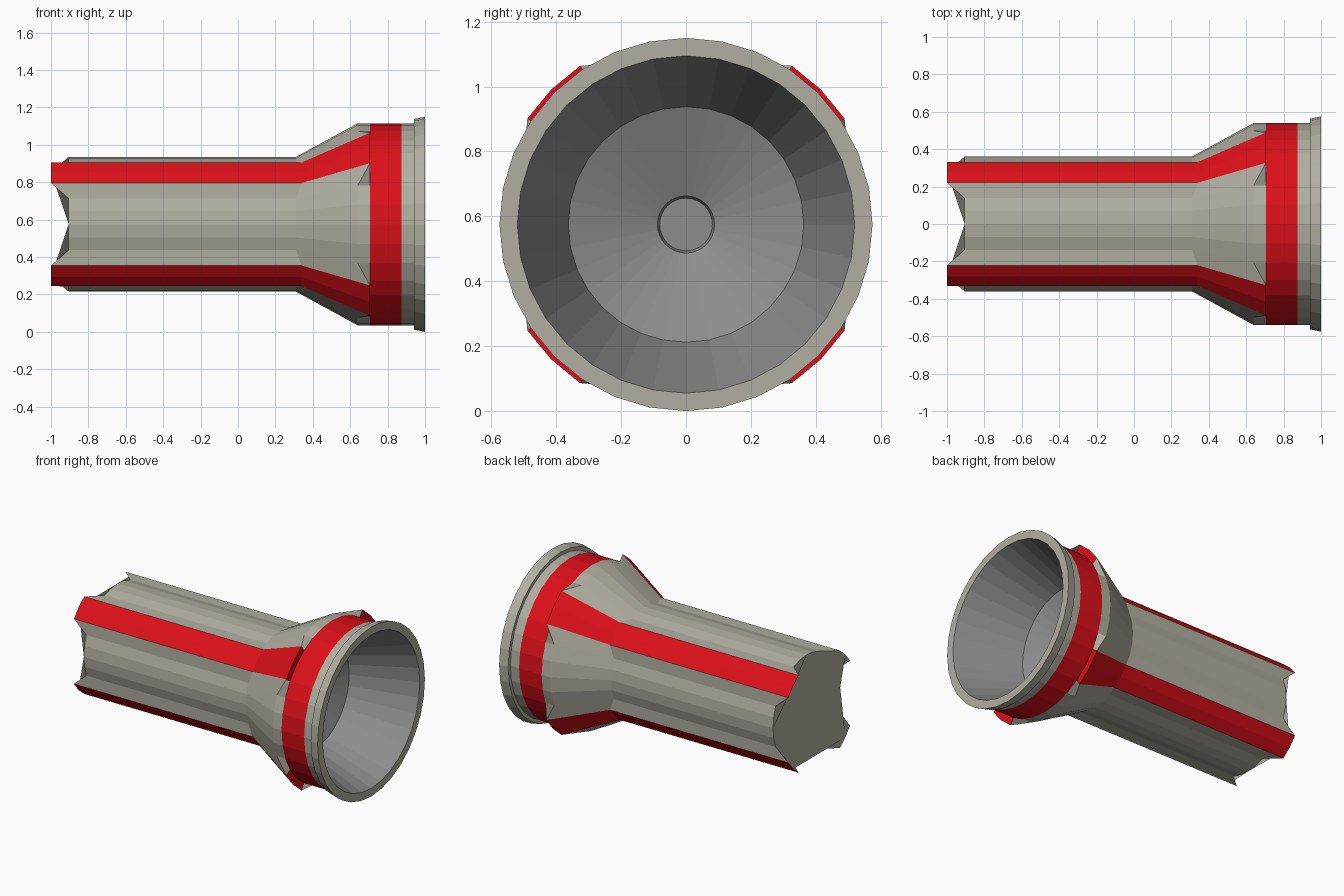
import bpy, bmesh
from math import cos, sin, tau

if "Cube" in bpy.data.objects:
    bpy.data.objects.remove(bpy.data.objects["Cube"])

SIDES = 32
CENTRE_Z = 0.575


def material(name, rgb):
    m = bpy.data.materials.new(name)
    m.diffuse_color = (*rgb, 1)
    m.use_nodes = True
    m.node_tree.nodes["Principled BSDF"].inputs["Base Color"].default_value = m.diffuse_color
    return m


BEIGE = material("warm_grey", (0.44, 0.43, 0.36))
RED = material("red", (0.72, 0.005, 0.01))
GREY = material("inner_grey", (0.27, 0.27, 0.27))


def on_rib(i):
    # three vertices out of every eight sit on a raised diagonal rib
    return i % 8 in (3, 4, 5)


def loft(name, rings, mats, paint, cap_start=False, cap_end=False):
    """Join rings of (x, radius) or ((body x, r), (rib x, r)) along the x axis."""
    bm = bmesh.new()
    loops = []
    for ring in rings:
        body, rib = ring if isinstance(ring[0], tuple) else (ring, ring)
        loop = []
        for i in range(SIDES):
            x, r = rib if on_rib(i) else body
            a = tau * i / SIDES
            loop.append(bm.verts.new((x, r * cos(a), CENTRE_Z + r * sin(a))))
        loops.append(loop)
    for k, (a, b) in enumerate(zip(loops, loops[1:])):
        for i in range(SIDES):
            j = (i + 1) % SIDES
            f = bm.faces.new((a[i], a[j], b[j], b[i]))
            f.material_index = paint(k, i)
    if cap_start:
        bm.faces.new(loops[0][::-1])
    if cap_end:
        bm.faces.new(loops[-1])
    mesh = bpy.data.meshes.new(name)
    bm.to_mesh(mesh)
    bm.free()
    for m in mats:
        mesh.materials.append(m)
    ob = bpy.data.objects.new(name, mesh)
    bpy.context.collection.objects.link(ob)
    return ob


# outer shell: ribbed tube, flare, band and rim
BAND = 3


def shell_paint(k, i):
    rib_face = on_rib(i) and on_rib(i + 1)
    return 1 if k == BAND or (k < BAND and rib_face) else 0


loft("outer_shell", [
    ((-0.905, 0.36), (-1.0, 0.397)),
    ((0.31, 0.36), (0.34, 0.397)),
    ((0.64, 0.54), (0.705, 0.588)),
    (0.705, 0.54),
    (0.875, 0.54),
    (0.94, 0.54),
    (0.94, 0.563),
    (1.0, 0.575),
    (1.0, 0.52),
], [BEIGE, RED], shell_paint, cap_start=True)

# bell interior: tapering wall, shallow cone floor and centre recess
loft("bell_interior", [
    (1.0, 0.52),
    (0.58, 0.363),
    (0.47, 0.088),
    (0.44, 0.081),
], [GREY], lambda k, i: 0, cap_end=True)
